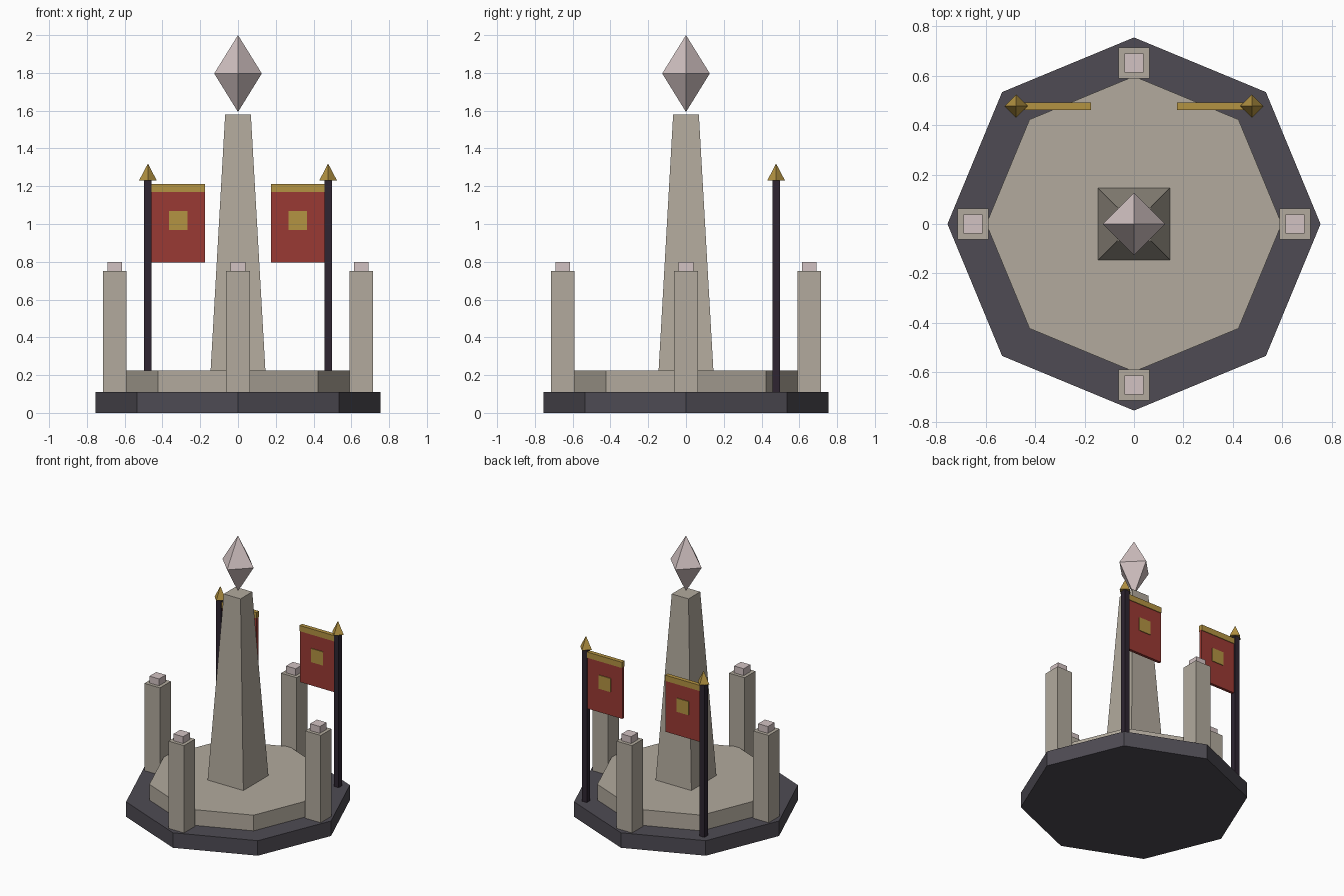
import bpy
import bmesh
from math import pi
from mathutils import Matrix, Vector

cube = bpy.data.objects.get("Cube")
if cube:
    bpy.data.objects.remove(cube, do_unlink=True)


def material(name, *srgb):
    linear = [((c / 255 + 0.055) / 1.055) ** 2.4 for c in srgb] + [1.0]
    mat = bpy.data.materials.new(name)
    mat.use_nodes = True
    mat.diffuse_color = linear
    mat.node_tree.nodes["Principled BSDF"].inputs["Base Color"].default_value = linear
    return mat


STONE = material("pale stone", 178, 170, 157)
SLATE = material("dark slate", 78, 75, 83)
CRYSTAL = material("pink crystal", 210, 194, 194)
WOOD = material("dark wood", 46, 37, 49)
CLOTH = material("red cloth", 154, 58, 52)
GOLD = material("gold", 180, 147, 66)


def add(name, bm, mat):
    bmesh.ops.recalc_face_normals(bm, faces=bm.faces)
    mesh = bpy.data.meshes.new(name)
    bm.to_mesh(mesh)
    bm.free()
    mesh.materials.append(mat)
    obj = bpy.data.objects.new(name, mesh)
    bpy.context.collection.objects.link(obj)
    return obj


def box(name, centre, size, mat):
    bm = bmesh.new()
    bmesh.ops.create_cube(bm, size=1)
    bmesh.ops.scale(bm, vec=size, verts=bm.verts)
    bmesh.ops.translate(bm, vec=centre, verts=bm.verts)
    return add(name, bm, mat)


def prism(name, sides, r_low, r_high, z_low, z_high, mat, x=0, y=0, turn=0):
    """Straight, tapered or pointed prism with a corner on the x axis before turning."""
    bm = bmesh.new()
    place = Matrix.Translation((x, y, (z_low + z_high) / 2)) @ Matrix.Rotation(turn, 4, "Z")
    bmesh.ops.create_cone(bm, cap_ends=True, segments=sides, radius1=r_low,
                          radius2=r_high, depth=z_high - z_low, matrix=place)
    return add(name, bm, mat)


# Stepped octagonal base
prism("lower_plinth", 8, 0.755, 0.755, 0, 0.11, SLATE)
prism("upper_plinth", 8, 0.598, 0.598, 0.11, 0.225, STONE)

# Tapered obelisk with square sides facing the axes
root2 = 2 ** 0.5
prism("obelisk", 4, 0.145 * root2, 0.068 * root2, 0.225, 1.58, STONE, turn=pi / 4)

# Floating crystal: octahedron with a wide waist
bm = bmesh.new()
waist = [bm.verts.new(Matrix.Rotation(i * pi / 2, 3, "Z") @ Vector((0.126, 0, 1.797)))
         for i in range(4)]
for tip in (bm.verts.new((0, 0, 1.593)), bm.verts.new((0, 0, 2))):
    for i in range(4):
        bm.faces.new((waist[i], waist[(i + 1) % 4], tip))
add("crystal", bm, CRYSTAL)

# Four guard pillars with crystal caps
for side, dx, dy in (("left", 1, 0), ("right", -1, 0), ("front", 0, -1), ("back", 0, 1)):
    x, y = dx * 0.652, dy * 0.652
    box(side + "_pillar", (x, y, 0.43), (0.126, 0.126, 0.64), STONE)
    box(side + "_pillar_cap", (x, y, 0.775), (0.078, 0.078, 0.05), CRYSTAL)

# Two banners on poles at the back corners
Y = 0.477
for side, s in (("left", 1), ("right", -1)):
    x, mid = s * 0.477, s * 0.316
    box(side + "_pole", (x, Y, 0.67), (0.04, 0.04, 1.12), WOOD)
    prism(side + "_pole_finial", 4, 0.047, 0, 1.23, 1.32, GOLD, x, Y)
    box(side + "_banner", (mid, Y, 0.985), (0.282, 0.02, 0.38), CLOTH)
    box(side + "_banner_rail", (mid, Y, 1.191), (0.282, 0.03, 0.042), GOLD)
    for face, d in (("front", -1), ("back", 1)):
        box(f"{side}_{face}_emblem", (mid, Y + d * 0.012, 1.018), (0.096, 0.006, 0.1), GOLD)
